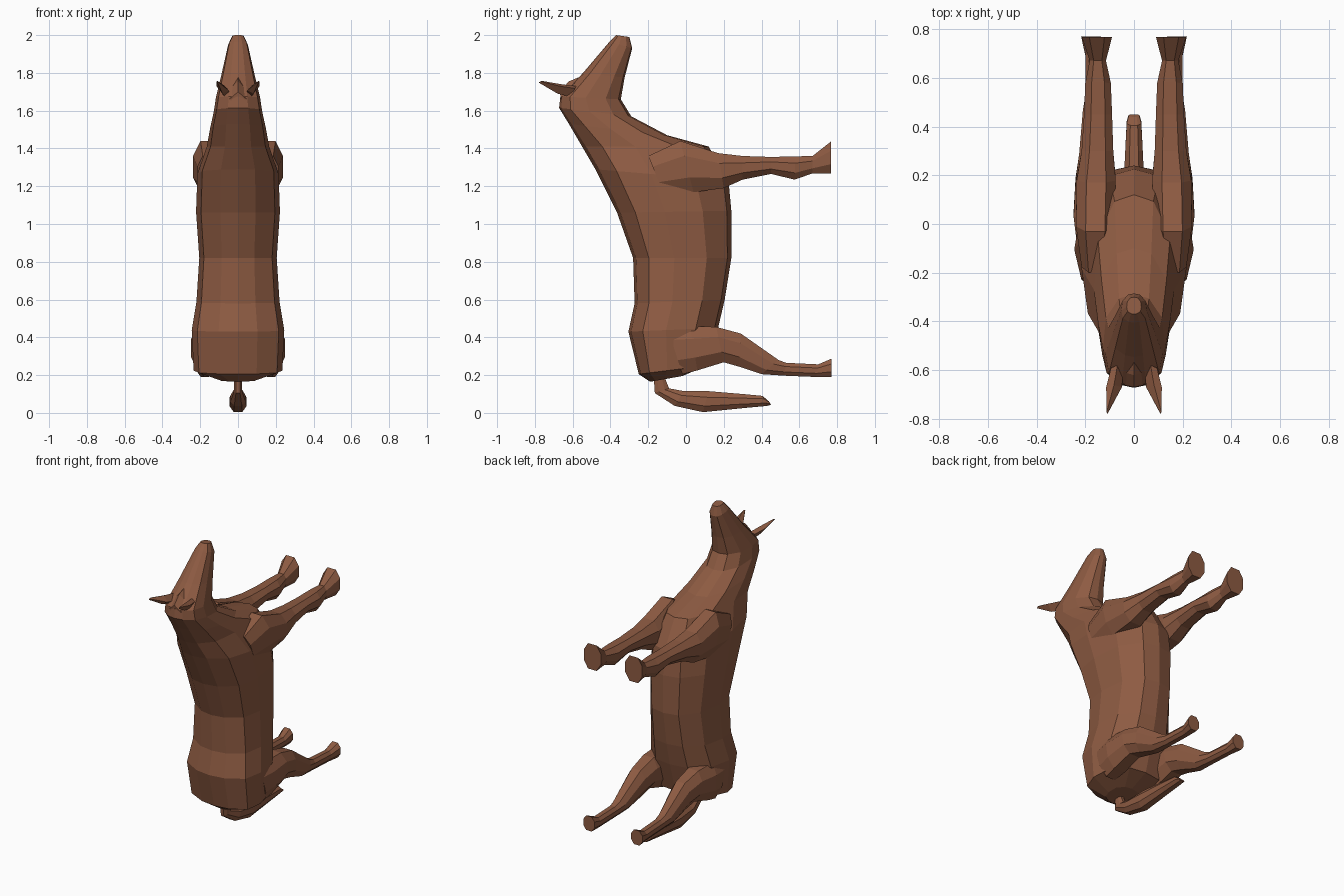
import bpy, bmesh
from mathutils import Vector

brown = bpy.data.materials.new("chestnut brown")
brown.diffuse_color = (0.27, 0.105, 0.055, 1)


def loft(name, rings):
    """Skin a list of closed rings, cap both ends, flat faces."""
    bm = bmesh.new()
    rows = [[bm.verts.new(p) for p in r] for r in rings]
    n = len(rows[0])
    for a, b in zip(rows, rows[1:]):
        for i in range(n):
            j = (i + 1) % n
            bm.faces.new((a[i], a[j], b[j], b[i]))
    bm.faces.new(rows[0])
    bm.faces.new(rows[-1])
    bmesh.ops.recalc_face_normals(bm, faces=bm.faces)
    me = bpy.data.meshes.new(name)
    bm.to_mesh(me)
    bm.free()
    me.materials.append(brown)
    ob = bpy.data.objects.new(name, me)
    bpy.context.collection.objects.link(ob)
    return ob


def mirror(ob):
    m = ob.modifiers.new("mirror", "MIRROR")
    m.use_mirror_merge = False


# Half cross-section of trunk: (position back to belly, share of half width)
HALF = [(0, 0), (0.03, 0.42), (0.16, 0.88), (0.42, 1), (0.75, 0.9), (0.96, 0.48), (1, 0)]


def slice_ring(by, bz, fy, fz, w):
    back, front = Vector((0, by, bz)), Vector((0, fy, fz))
    right = [back.lerp(front, t) + Vector((w * k, 0, 0)) for t, k in HALF]
    left = [Vector((-p.x, p.y, p.z)) for p in right[-2:0:-1]]
    return right + left


# Trunk, neck and head: back y, back z, belly y, belly z, half width
body = [
    (-0.19, 0.165, -0.02, 0.195, 0.10),
    (-0.25, 0.205, 0.11, 0.25, 0.235),
    (-0.305, 0.43, 0.17, 0.45, 0.245),
    (-0.272, 0.58, 0.205, 0.60, 0.22),
    (-0.28, 0.82, 0.24, 0.82, 0.205),
    (-0.365, 1.06, 0.24, 1.07, 0.222),
    (-0.48, 1.29, 0.225, 1.23, 0.215),
    (-0.55, 1.41, 0.12, 1.41, 0.165),
    (-0.62, 1.53, -0.10, 1.47, 0.148),
    (-0.672, 1.615, -0.29, 1.57, 0.128),
    (-0.665, 1.675, -0.345, 1.66, 0.117),
    (-0.545, 1.80, -0.325, 1.775, 0.088),
    (-0.405, 1.965, -0.285, 1.93, 0.052),
    (-0.37, 2.0, -0.30, 1.99, 0.03),
]
loft("body_and_head", [slice_ring(*s) for s in body])

# Octagon outline used by legs and tail
OCT = [(1, 0.42), (0.5, 1), (-0.5, 1), (-1, 0.42), (-1, -0.42), (-0.5, -1), (0.5, -1), (1, -0.42)]


def limb_ring(x0, x1, y0, z0, y1, z1):
    """Ring between inner/outer x and lower/upper (y, z) points."""
    out = []
    for u, v in OCT:
        t = (v + 1) / 2
        out.append(((x0 + x1) / 2 + u * (x1 - x0) / 2, y0 + (y1 - y0) * t, z0 + (z1 - z0) * t))
    return out


# Front legs, shoulder to hoof
front = [
    (0.10, 0.215, -0.12, 1.165, -0.20, 1.36),
    (0.08, 0.238, 0.04, 1.168, -0.03, 1.44),
    (0.075, 0.235, 0.20, 1.19, 0.17, 1.375),
    (0.085, 0.215, 0.30, 1.235, 0.30, 1.36),
    (0.09, 0.205, 0.45, 1.265, 0.45, 1.355),
    (0.095, 0.20, 0.575, 1.235, 0.58, 1.358),
    (0.115, 0.182, 0.67, 1.268, 0.67, 1.36),
    (0.09, 0.215, 0.768, 1.268, 0.768, 1.437),
]
mirror(loft("front_leg", [limb_ring(*s) for s in front]))

# Hind legs, thigh to hoof
hind = [
    (0.10, 0.235, -0.02, 0.205, -0.10, 0.46),
    (0.085, 0.248, 0.06, 0.225, 0.02, 0.46),
    (0.09, 0.24, 0.20, 0.268, 0.16, 0.455),
    (0.10, 0.225, 0.28, 0.245, 0.29, 0.42),
    (0.125, 0.21, 0.40, 0.205, 0.49, 0.28),
    (0.135, 0.20, 0.52, 0.197, 0.53, 0.265),
    (0.14, 0.20, 0.69, 0.19, 0.70, 0.257),
    (0.135, 0.217, 0.77, 0.19, 0.77, 0.287),
]
mirror(loft("hind_leg", [limb_ring(*s) for s in hind]))

# Tail
tail = [
    (-0.02, 0.02, -0.17, 0.18, -0.11, 0.18),
    (-0.022, 0.022, -0.165, 0.105, -0.09, 0.13),
    (-0.04, 0.04, -0.06, 0.037, -0.01, 0.115),
    (-0.045, 0.045, 0.09, 0.004, 0.12, 0.115),
    (-0.036, 0.036, 0.30, 0.025, 0.30, 0.10),
    (-0.03, 0.03, 0.43, 0.037, 0.405, 0.09),
    (-0.022, 0.022, 0.45, 0.043, 0.44, 0.06),
]
loft("tail", [limb_ring(*s) for s in tail])


# Ears: diamond sections from base to tip
def ear_ring(x, y, z, rx, rz):
    return [(x + rx, y, z + rz * 0.6), (x, y + 0.01, z + rz), (x - rx, y, z - rz * 0.3), (x, y - 0.01, z - rz)]


ears = [
    (0.068, -0.59, 1.70, 0.026, 0.03),
    (0.082, -0.67, 1.715, 0.032, 0.025),
    (0.109, -0.77, 1.753, 0.004, 0.004),
]
mirror(loft("ear", [ear_ring(*s) for s in ears]))

# Forelock between the ears
lock = [(0, -0.66, 1.66, 0.045, 0.04), (0, -0.61, 1.72, 0.035, 0.035), (0, -0.55, 1.77, 0.01, 0.01)]
loft("forelock", [[(rx, y, z), (0, y - 0.01, z + rz), (-rx, y, z), (0, y, z - rz)] for _, y, z, rx, rz in lock])
